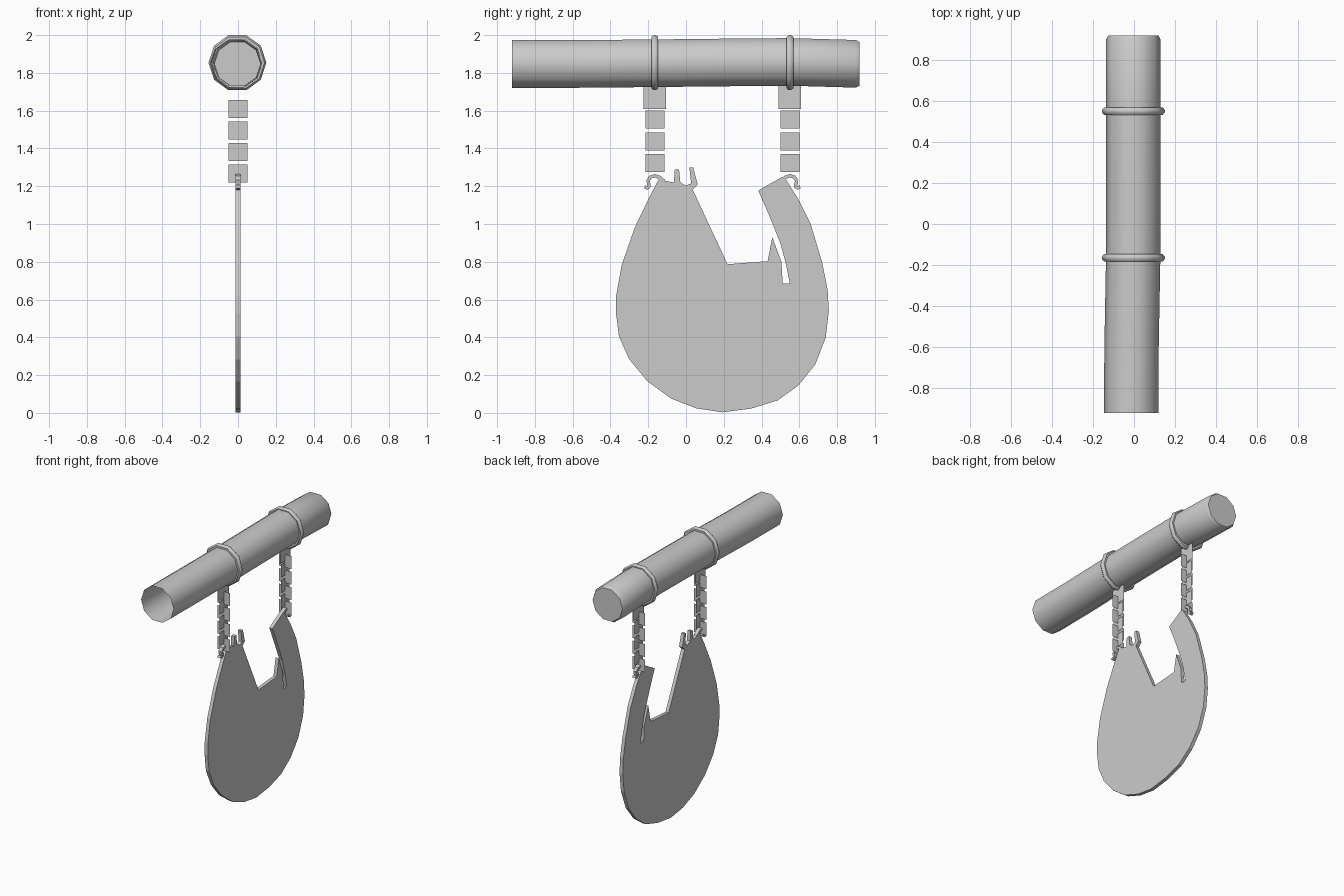
import bpy, bmesh, math
from mathutils import Vector

if "Cube" in bpy.data.objects:
    bpy.data.objects.remove(bpy.data.objects["Cube"])

grey = bpy.data.materials.new("plain_grey")
COL = (0.6, 0.6, 0.6, 1)
grey.use_nodes = True
grey.diffuse_color = COL
grey.node_tree.nodes["Principled BSDF"].inputs["Base Color"].default_value = COL


def finish(bm, name, smooth=None, recalc=True):
    if recalc:
        bmesh.ops.recalc_face_normals(bm, faces=bm.faces)
    me = bpy.data.meshes.new(name)
    bm.to_mesh(me)
    bm.free()
    me.materials.append(grey)
    ob = bpy.data.objects.new(name, me)
    bpy.context.collection.objects.link(ob)
    if smooth:
        bpy.ops.object.select_all(action='DESELECT')
        ob.select_set(True)
        bpy.context.view_layer.objects.active = ob
        bpy.ops.object.shade_smooth_by_angle(angle=math.radians(smooth))
    return ob


def loft(name, sections, cap_end=False, closed=False, smooth=40):
    """Ten-sided rings (x, y, z, radius) joined along y."""
    bm = bmesh.new()
    rings = []
    for x, y, z, r in sections:
        rings.append([bm.verts.new((x + r * math.cos(math.tau * i / 10), y,
                                    z + r * math.sin(math.tau * i / 10))) for i in range(10)])
    pairs = list(zip(rings, rings[1:]))
    if closed:
        pairs.append((rings[-1], rings[0]))
    for a, b in pairs:
        for i in range(10):
            j = (i + 1) % 10
            bm.faces.new((a[i], b[i], b[j], a[j]))
    if cap_end:
        bm.faces.new(rings[-1][::-1])
    return finish(bm, name, smooth)


def slab(name, outline, half=0.013):
    """Flat (y, z) outline given thickness along x."""
    bm = bmesh.new()
    face = bm.faces.new([bm.verts.new((-half, y, z)) for y, z in outline])
    ext = bmesh.ops.extrude_face_region(bm, geom=[face], use_keep_orig=True)
    moved = [g for g in ext["geom"] if isinstance(g, bmesh.types.BMVert)]
    bmesh.ops.translate(bm, verts=moved, vec=(2 * half, 0, 0))
    return finish(bm, name)


# Hollow pole, open at the front and closed at the back
loft("pole", [(-.014, -.92, 1.847, .1325), (-.012, -.6, 1.847, .1325),
              (-.004, -.165, 1.851, .1325), (-.003, .2, 1.855, .1325),
              (-.003, .55, 1.858, .1325), (-.003, .9, 1.848, .1325),
              (-.003, .918, 1.848, .122)], cap_end=True, smooth=50)

# Bands round the pole, each with a two-strand chain of crossed flat links
for side, y0 in (("front", -.165), ("back", .55)):
    band = [(-.018, .128), (-.018, .143), (-.006, .153), (.006, .153), (.018, .143), (.018, .128)]
    loft(side + "_band", [(-.003, y0 + dy, 1.854, r) for dy, r in band], closed=True)
    bm = bmesh.new()
    for half, low, high in ((.06, 1.61, 1.735), (.05, 1.505, 1.6), (.05, 1.39, 1.485), (.05, 1.275, 1.37)):
        bm.faces.new([bm.verts.new((0, y0 + s * half, z))
                      for s, z in ((-1, low), (-1, high), (1, high), (1, low))])
    for k in range(4):
        low = 1.22 + k * .114
        bm.faces.new([bm.verts.new((s * .05, y0, z))
                      for s, z in ((-1, low), (1, low), (1, low + .095), (-1, low + .095))])
    finish(bm, side + "_chain", recalc=False)

    # Curled hook at the foot of the chain
    d = -1 if side == "front" else 1
    path = [Vector(p) for p in ((-.05, 1.225), (-.025, 1.247), (0, 1.256), (.024, 1.248), (.036, 1.23),
                                (.032, 1.212), (.03, 1.198), (.04, 1.19), (.054, 1.198))]
    left, right = [], []
    for i, p in enumerate(path):
        t = (path[min(i + 1, len(path) - 1)] - path[max(i - 1, 0)]).normalized()
        n = Vector((-t.y, t.x)) * .009
        left.append(p + n)
        right.append(p - n)
    slab(side + "_hook", [(y0 + d * p.x, p.y) for p in left + right[::-1]])

# Round sign board with its notch, slit and small prongs
slab("sign_board", [
    (-.145, 1.235), (-.19, 1.15), (-.27, .985), (-.34, .785), (-.37, .62), (-.371, .53), (-.355, .405),
    (-.3, .283), (-.204, .167), (-.077, .075), (.055, .024), (.193, .003), (.345, .023),
    (.485, .066), (.595, .145), (.685, .257), (.74, .4), (.756, .54), (.75, .65),
    (.72, .8), (.66, 1.0), (.595, 1.13), (.53, 1.235), (.51, 1.25), (.383, 1.177),
    (.44, 1.045), (.5, .897), (.53, .785), (.55, .685), (.512, .685), (.505, .8),
    (.457, .93), (.432, .803), (.22, .787), (.035, 1.183), (.062, 1.208), (.038, 1.3),
    (.018, 1.298), (.027, 1.215), (0, 1.203), (-.03, 1.22), (-.037, 1.29), (-.06, 1.287),
    (-.064, 1.22)])
